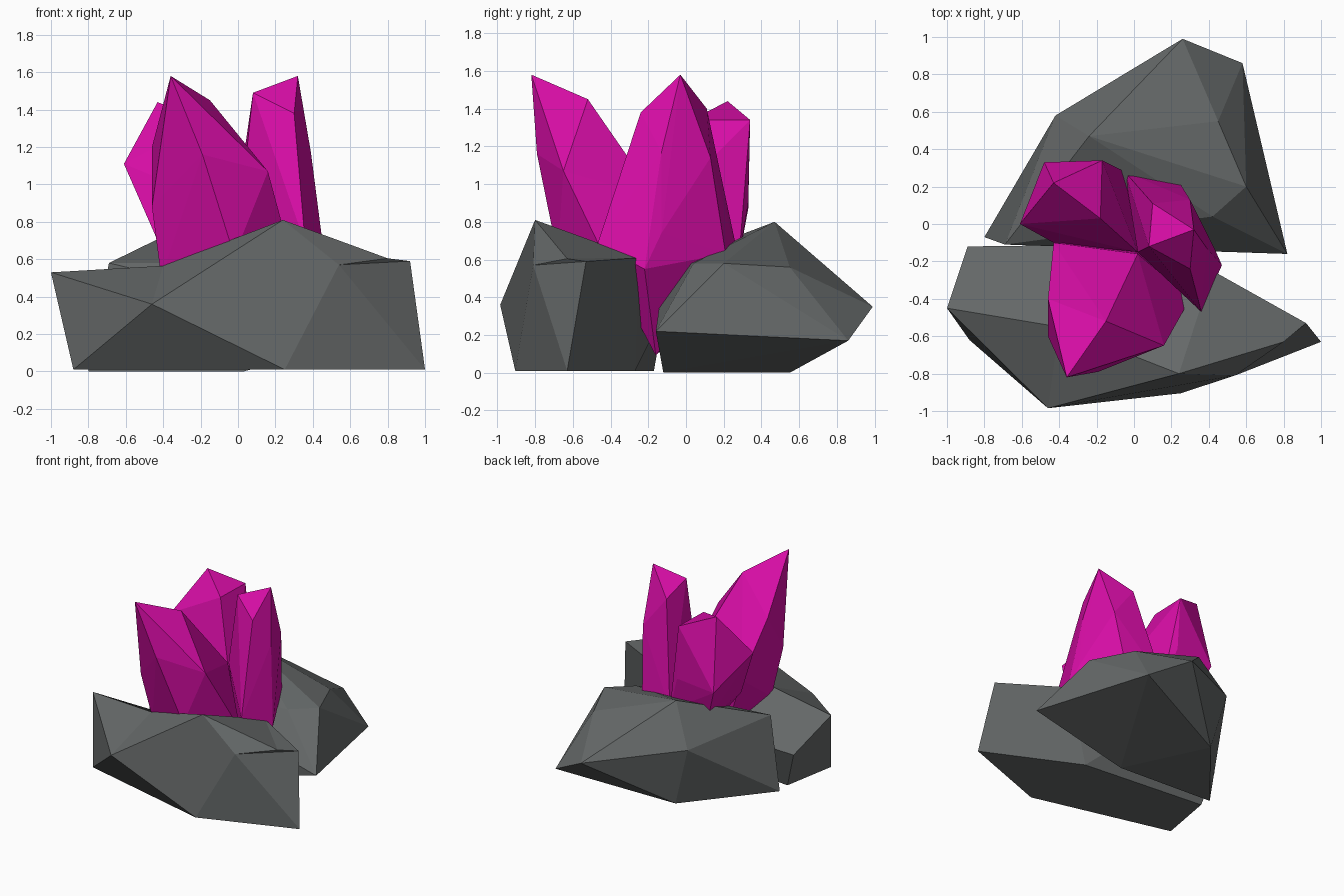
import bpy, bmesh

if "Cube" in bpy.data.objects:
    bpy.data.objects.remove(bpy.data.objects["Cube"])


def material(name, rgb):
    m = bpy.data.materials.new(name)
    m.diffuse_color = (*rgb, 1)
    m.use_nodes = True
    m.node_tree.nodes["Principled BSDF"].inputs["Base Color"].default_value = m.diffuse_color
    return m


STONE = material("dark grey stone", (0.13, 0.14, 0.14))
CRYSTAL = material("magenta crystal", (0.68, 0.004, 0.38))


def finish(bm, name, mat):
    bmesh.ops.recalc_face_normals(bm, faces=bm.faces[:])
    me = bpy.data.meshes.new(name)
    bm.to_mesh(me)
    bm.free()
    me.materials.append(mat)
    ob = bpy.data.objects.new(name, me)
    bpy.context.collection.objects.link(ob)
    return ob


def hull(name, pts, mat):
    """Faceted solid stretched around a few corner points."""
    bm = bmesh.new()
    for p in pts:
        bm.verts.new(p)
    r = bmesh.ops.convex_hull(bm, input=bm.verts[:])
    loose = [v for v in bm.verts if not v.link_faces]
    bmesh.ops.delete(bm, geom=loose, context='VERTS')
    return finish(bm, name, mat)


def facets(name, pts, faces, mat):
    """Faceted solid from named corners, for the dented stone."""
    bm = bmesh.new()
    v = {k: bm.verts.new(p) for k, p in pts.items()}
    for f in faces.split():
        bm.faces.new([v[k] for k in f])
    return finish(bm, name, mat)


# front stone: upper-case corners on top, lower-case corners on the ground
facets("front_stone", {
    "L": (-1, -.45, .53), "K": (-.89, -.12, .30), "F": (-.46, -.985, .36),
    "P": (.24, -.80, .81), "R": (.92, -.53, .59), "S": (.80, -.63, .605),
    "C": (.42, -.25, .61), "G": (.54, -.81, .57), "M": (-.40, -.55, .565),
    "N": (-.10, -.11, .33),
    "a": (-.88, -.62, .01), "b": (.25, -.905, .01), "c": (1, -.63, .01),
    "d": (.25, -.27, .01), "e": (-.80, -.17, .01),
}, "LMNK LFM MFP MPC MCN FPGb PSG GSR GRc Gcb PCS CRS LaF abF LKea KNde NCd CRcd aedcb",
    STONE)

# back stone
hull("back_stone", [
    (-.24, .47, .80), (.45, .55, .56), (.60, .20, .58), (.42, .04, .58),
    (-.69, -.11, .58), (-.42, .58, .48), (.26, .99, .35), (.58, .86, .17),
    (.82, -.16, .22), (-.80, -.07, 0), (-.29, .55, 0), (.03, -.12, 0)], STONE)

# front crystal, leaning forward
hull("front_crystal", [
    (-.36, -.82, 1.58), (-.15, -.52, 1.45), (-.19, -.79, 1.16),
    (.16, -.65, 1.07), (-.46, -.60, .88), (-.46, -.40, 1.20),
    (.02, -.16, .93), (-.43, -.10, .80), (-.41, -.52, .50),
    (-.02, -.68, .62), (.30, -.40, .55), (0, -.12, .40), (-.30, -.12, .40)],
    CRYSTAL)

# right crystal, upright
hull("right_crystal", [
    (.32, -.03, 1.58), (.08, -.12, 1.49), (.10, .11, 1.40), (.30, -.24, 1.38),
    (.39, -.13, 1.17), (.30, .13, 1.14), (.43, -.13, .74), (.47, -.22, .55),
    (.36, -.47, .68), (.25, .21, .63), (-.05, .28, .60), (.02, -.15, .93),
    (.20, -.25, .32), (.20, -.10, .32), (.20, -.16, .09)], CRYSTAL)

# back crystal, leaning to the left
hull("back_crystal", [
    (-.43, .22, 1.44), (-.17, .34, 1.34), (-.18, .03, 1.34), (-.61, 0, 1.11),
    (-.48, .33, .87), (-.15, .33, .90), (-.43, -.10, .70), (-.38, .26, .60),
    (-.05, .28, .60), (.02, -.15, .85), (-.15, 0, .30)], CRYSTAL)
